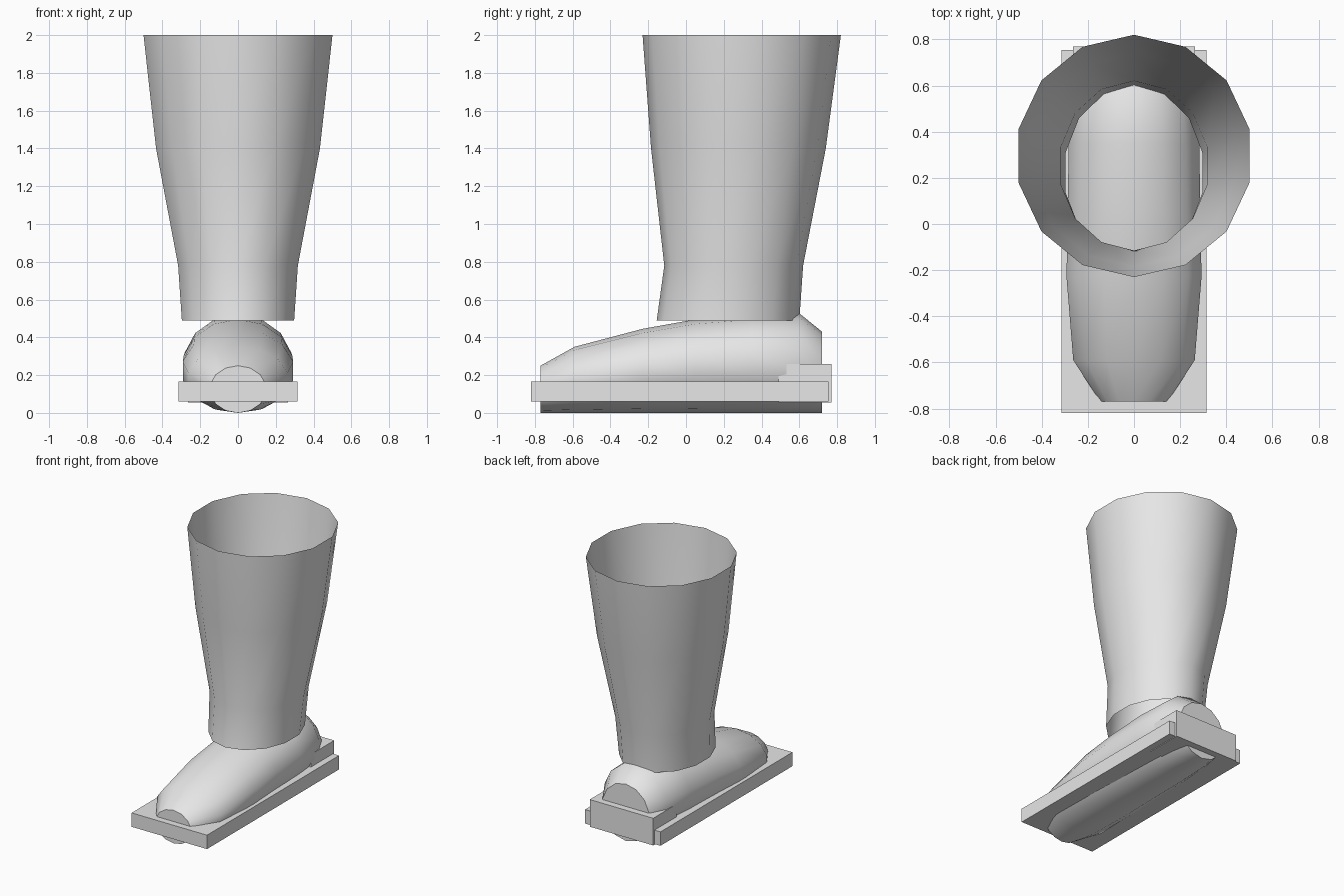
import bpy
import bmesh
from math import sin, cos, tau, radians

SIDES = 14

cube = bpy.data.objects.get("Cube")
if cube:
    bpy.data.objects.remove(cube, do_unlink=True)

# Single plain grey
grey = bpy.data.materials.new("light grey")
grey.use_nodes = True
grey.diffuse_color = (0.8, 0.8, 0.8, 1)
grey.node_tree.nodes["Principled BSDF"].inputs["Base Color"].default_value = (0.8, 0.8, 0.8, 1)


def finish(name, bm, smooth_angle=None):
    mesh = bpy.data.meshes.new(name)
    bm.to_mesh(mesh)
    bm.free()
    mesh.materials.append(grey)
    obj = bpy.data.objects.new(name, mesh)
    bpy.context.collection.objects.link(obj)
    if smooth_angle:
        bpy.ops.object.select_all(action="DESELECT")
        obj.select_set(True)
        bpy.context.view_layer.objects.active = obj
        bpy.ops.object.shade_smooth_by_angle(angle=radians(smooth_angle))
    return obj


def loft(name, rings, capped, smooth_angle):
    """Skin a list of rings, each a list of points."""
    bm = bmesh.new()
    loops = [[bm.verts.new(p) for p in ring] for ring in rings]
    for a, b in zip(loops, loops[1:]):
        for i in range(SIDES):
            j = (i + 1) % SIDES
            bm.faces.new((a[i], a[j], b[j], b[i]))
    if capped:
        bm.faces.new(loops[0][::-1])
        bm.faces.new(loops[-1])
    bmesh.ops.recalc_face_normals(bm, faces=bm.faces)
    return finish(name, bm, smooth_angle)


def box(name, low, high):
    bm = bmesh.new()
    bmesh.ops.create_cube(bm, size=1)
    for v in bm.verts:
        v.co = [(a + b) / 2 + c * (b - a) for a, b, c in zip(low, high, v.co)]
    return finish(name, bm)


angles = [tau * i / SIDES for i in range(SIDES)]

# Open trouser leg: height, half width, front y, back y
leg_levels = [
    (0.49, 0.305, -0.155, 0.60),
    (0.78, 0.325, -0.115, 0.62),
    (1.40, 0.445, -0.185, 0.74),
    (2.00, 0.513, -0.23, 0.82),
]
loft("trouser_leg", [
    [(w * sin(a), (f + b) / 2 - (b - f) / 2 * cos(a), z) for a in angles]
    for z, w, f, b in leg_levels], False, 40)

# Shoe: position along y, half width, top height; the underside stays level
shoe_sections = [
    (-0.77, 0.15, 0.25),
    (-0.59, 0.27, 0.35),
    (-0.23, 0.30, 0.445),
    (0.05, 0.295, 0.495),
    (0.35, 0.29, 0.52),
    (0.60, 0.265, 0.527),
    (0.72, 0.20, 0.43),
]
loft("shoe", [
    [(w * sin(a), y, top / 2 * (1 + cos(a))) for a in angles]
    for y, w, top in shoe_sections], True, 45)

# Flat sole board and the raised heel block
box("sole_board", (-0.315, -0.82, 0.06), (0.315, 0.755, 0.165))
box("heel_block", (-0.265, 0.49, 0.055), (0.265, 0.77, 0.26))
